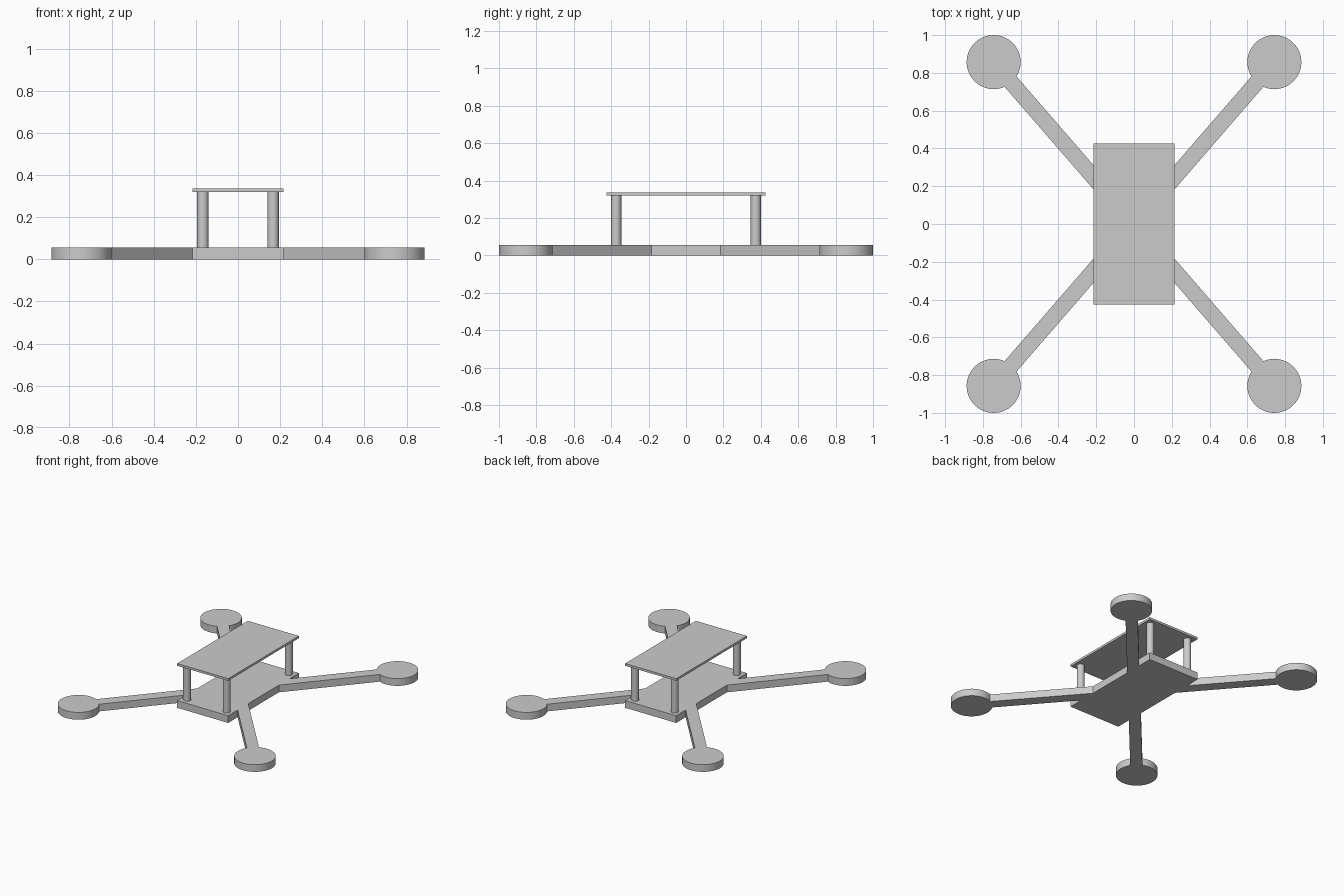
import bpy
import bmesh
from math import atan2, asin, sin, cos, pi, radians
from mathutils import Matrix, Vector

default = bpy.data.objects.get("Cube")
if default:
    bpy.data.objects.remove(default, do_unlink=True)

HALF_X, HALF_Y = 0.215, 0.425      # body plates
FRAME_TOP, POST_TOP, PLATE_TOP = 0.055, 0.32, 0.337
MOUNT = Vector((0.743, 0.857))     # motor mount centre
MOUNT_R, ARM_HALF = 0.143, 0.042
POST_X, POST_Y, POST_R = 0.167, 0.373, 0.027

grey = bpy.data.materials.new("light grey")
grey.use_nodes = True
grey.diffuse_color = (0.6, 0.6, 0.6, 1)
grey.node_tree.nodes["Principled BSDF"].inputs["Base Color"].default_value = (0.6, 0.6, 0.6, 1)


def finish(name, bm):
    """Turn a bmesh into a shaded, coloured object."""
    bmesh.ops.recalc_face_normals(bm, faces=bm.faces)
    mesh = bpy.data.meshes.new(name)
    bm.to_mesh(mesh)
    bm.free()
    mesh.materials.append(grey)
    obj = bpy.data.objects.new(name, mesh)
    bpy.context.collection.objects.link(obj)
    for poly in mesh.polygons:
        poly.use_smooth = True
    mesh.set_sharp_from_angle(angle=radians(30))
    return obj


def quarter_outline(steps=48):
    """Plate corner, arm edges and round mount, running clockwise."""
    a = atan2(MOUNT.y, MOUNT.x)
    d, n = Vector((cos(a), sin(a))), Vector((-sin(a), cos(a)))

    def root(h):
        return d * ((HALF_X + h * sin(a)) / cos(a)) + n * h

    sweep = pi - asin(ARM_HALF / MOUNT_R)
    pts = [Vector((HALF_X, HALF_Y)), root(ARM_HALF)]
    for i in range(steps + 1):
        t = a + sweep * (1 - 2 * i / steps)
        pts.append(MOUNT + MOUNT_R * Vector((cos(t), sin(t))))
    pts.append(root(-ARM_HALF))
    return pts


# Lower frame: body plate, four arms and mounts in one extruded outline
quarter = quarter_outline()
outline = []
for sx, sy in ((1, 1), (1, -1), (-1, -1), (-1, 1)):
    pts = quarter if sx == sy else quarter[::-1]
    outline += [(p.x * sx, p.y * sy, 0) for p in pts]
bm = bmesh.new()
base = bm.faces.new([bm.verts.new(p) for p in outline])
ext = bmesh.ops.extrude_face_region(bm, geom=[base], use_keep_orig=True)
top = [v for v in ext["geom"] if isinstance(v, bmesh.types.BMVert)]
bmesh.ops.translate(bm, verts=top, vec=(0, 0, FRAME_TOP))
finish("lower_frame", bm)

# Upper plate
bm = bmesh.new()
bmesh.ops.create_cube(bm, size=1)
bmesh.ops.scale(bm, verts=bm.verts, vec=(2 * HALF_X, 2 * HALF_Y, PLATE_TOP - POST_TOP))
bmesh.ops.translate(bm, verts=bm.verts, vec=(0, 0, (PLATE_TOP + POST_TOP) / 2))
finish("upper_plate", bm)

# Four standoff posts
for side, sx in (("left", 1), ("right", -1)):
    for end, sy in (("front", -1), ("back", 1)):
        bm = bmesh.new()
        bmesh.ops.create_cone(
            bm, cap_ends=True, segments=32, radius1=POST_R, radius2=POST_R,
            depth=POST_TOP - FRAME_TOP,
            matrix=Matrix.Translation((sx * POST_X, sy * POST_Y, (POST_TOP + FRAME_TOP) / 2)))
        finish(f"{end}_{side}_post", bm)
